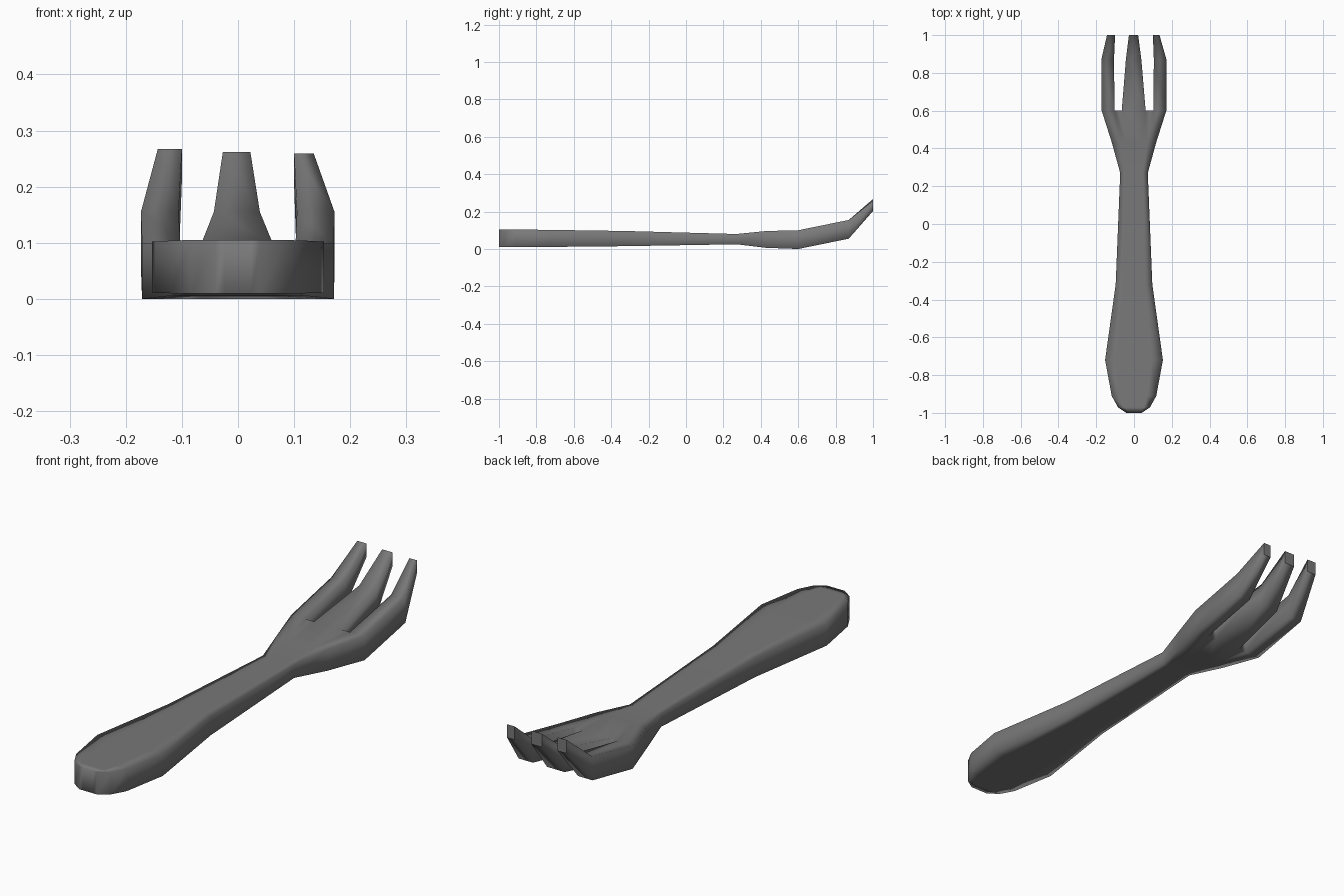
import bpy
import bmesh

cube = bpy.data.objects.get("Cube")
if cube:
    bpy.data.objects.remove(cube, do_unlink=True)

metal = bpy.data.materials.new("dark grey metal")
metal.use_nodes = True
colour = (0.19, 0.19, 0.19, 1)
metal.diffuse_color = colour
metal.node_tree.nodes["Principled BSDF"].inputs["Base Color"].default_value = colour

# Handle stations: y, half width, bottom z, top z
STATIONS = [
    (-1.0, 0.04, 0.01, 0.105),
    (-0.97, 0.085, 0.01, 0.105),
    (-0.91, 0.118, 0.01, 0.104),
    (-0.72, 0.153, 0.011, 0.102),
    (-0.32, 0.097, 0.015, 0.096),
    (0.27, 0.073, 0.025, 0.08),
    (0.43, 0.117, 0.006, 0.096),
    (0.60, 0.171, 0.0, 0.1),
]
# Column positions across the width, matching the prong roots
COLUMNS = (-1, -0.6, -0.38, 0.36, 0.6, 1)

# Prong sections past the root: y, x range, bottom z, top z
PRONGS = {
    0: [(0.87, -0.173, -0.106, 0.055, 0.155), (1.0, -0.143, -0.1, 0.21, 0.267)],
    2: [(0.87, -0.043, 0.039, 0.055, 0.155), (1.0, -0.027, 0.022, 0.206, 0.262)],
    4: [(0.87, 0.105, 0.172, 0.055, 0.155), (1.0, 0.1, 0.135, 0.203, 0.259)],
}

bm = bmesh.new()


def row(xs, y, z):
    return [bm.verts.new((x, y, z)) for x in xs]


def bridge(a, b):
    """Join two closed rings of equal length with quads."""
    for i in range(len(a)):
        j = (i + 1) % len(a)
        bm.faces.new((a[i], a[j], b[j], b[i]))


# Handle and neck
rows = []
for y, half, low, high in STATIONS:
    xs = [c * half for c in COLUMNS]
    rows.append((row(xs, y, low), row(xs, y, high)))
rings = [low + high[::-1] for low, high in rows]
for a, b in zip(rings, rings[1:]):
    bridge(a, b)


def cap(low, high, i):
    return bm.faces.new((low[i], low[i + 1], high[i + 1], high[i]))


for i in range(len(COLUMNS) - 1):
    cap(*rows[0], i)

# Prongs, with the slot floors between them
low, high = rows[-1]
tips = []
for i in range(len(COLUMNS) - 1):
    if i not in PRONGS:
        cap(low, high, i)
        continue
    ring = [low[i], low[i + 1], high[i + 1], high[i]]
    for y, x0, x1, z0, z1 in PRONGS[i]:
        new = row((x0, x1), y, z0) + row((x1, x0), y, z1)
        bridge(ring, new)
        ring = new
    tips.append(bm.faces.new(ring))

bmesh.ops.recalc_face_normals(bm, faces=bm.faces)
for face in bm.faces:
    face.smooth = True
for face in tips:
    for edge in face.edges:
        edge.smooth = False

mesh = bpy.data.meshes.new("fork")
bm.to_mesh(mesh)
bm.free()
mesh.materials.append(metal)
fork = bpy.data.objects.new("fork", mesh)
bpy.context.collection.objects.link(fork)

# Broad faces dominate the soft shading
weighted = fork.modifiers.new("weighted normals", "WEIGHTED_NORMAL")
weighted.mode = "FACE_AREA"
weighted.keep_sharp = True
